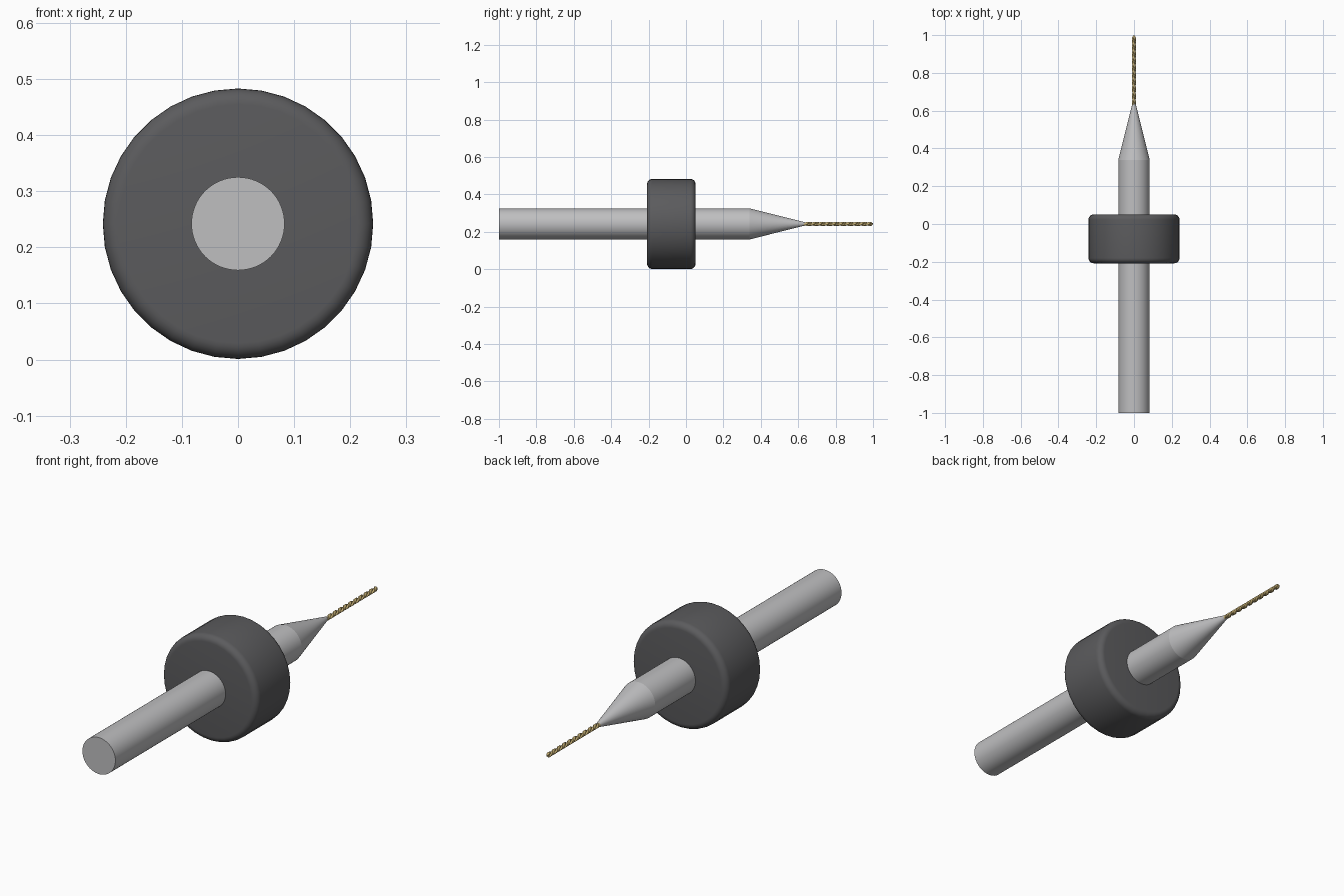
import bpy, bmesh, math

if "Cube" in bpy.data.objects:
    bpy.data.objects.remove(bpy.data.objects["Cube"])

AXIS_Z = 0.242  # height of the tool's centre line


def material(name, rgb, metallic=0.0):
    mat = bpy.data.materials.new(name)
    mat.use_nodes = True
    mat.diffuse_color = (*rgb, 1)
    bsdf = mat.node_tree.nodes["Principled BSDF"]
    bsdf.inputs["Base Color"].default_value = (*rgb, 1)
    bsdf.inputs["Roughness"].default_value = 0.5
    return mat


def loft(name, stations, sides, mat, section=None, angle=35):
    """Skin rings along y; stations are (y, radius, twist)."""
    section = section or (lambda a: 1.0)
    bm = bmesh.new()
    rings = []
    for y, r, twist in stations:
        ring = []
        for i in range(sides):
            a = math.tau * i / sides
            rad = r * section(a)
            ring.append(bm.verts.new((rad * math.cos(a + twist), y,
                                      AXIS_Z + rad * math.sin(a + twist))))
        rings.append(ring)
    for lower, upper in zip(rings, rings[1:]):
        for i in range(sides):
            j = (i + 1) % sides
            bm.faces.new((lower[i], lower[j], upper[j], upper[i]))
    bm.faces.new(rings[0])
    bm.faces.new(rings[-1])
    bmesh.ops.recalc_face_normals(bm, faces=bm.faces)
    mesh = bpy.data.meshes.new(name)
    bm.to_mesh(mesh)
    bm.free()
    mesh.materials.append(mat)
    obj = bpy.data.objects.new(name, mesh)
    bpy.context.collection.objects.link(obj)
    bpy.ops.object.select_all(action="DESELECT")
    obj.select_set(True)
    bpy.context.view_layer.objects.active = obj
    bpy.ops.object.shade_smooth_by_angle(angle=math.radians(angle))
    return obj


steel = material("brushed steel", (0.52, 0.52, 0.53))
plastic = material("dark grey plastic", (0.105, 0.105, 0.11))
gold = material("gold coating", (0.55, 0.42, 0.17))

# Shank and tapered neck
loft("shank", [(-1, 0.083, 0), (0.34, 0.083, 0)], 64, steel)
loft("tapered_neck", [(0.34, 0.083, 0), (0.635, 0.009, 0)], 64, steel, angle=30)

# Depth collar with rounded rims
R, FILLET, BACK, FRONT = 0.241, 0.028, 0.051, -0.208
quarter = [math.pi / 2 * k / 6 for k in range(7)]
rim = [(FILLET * (1 - math.sin(t)), R - FILLET * (1 - math.cos(t))) for t in reversed(quarter)]
collar = [(FRONT + d, r, 0) for d, r in rim] + [(BACK - d, r, 0) for d, r in reversed(rim)]
loft("depth_collar", collar, 36, plastic)

# Twisted two-flute drill bit
START, END, TURNS, STEPS = 0.62, 0.99, 5, 120


def flutes(a):
    return 1 - 0.5 * max(0, math.cos(2 * a)) ** 1.5


bit = [(START + (END - START) * k / STEPS, 0.0105, math.tau * TURNS * k / STEPS)
       for k in range(STEPS + 1)]
bit.append((1.0, 0.003, bit[-1][2]))
loft("twisted_bit", bit, 24, gold, section=flutes, angle=40)
